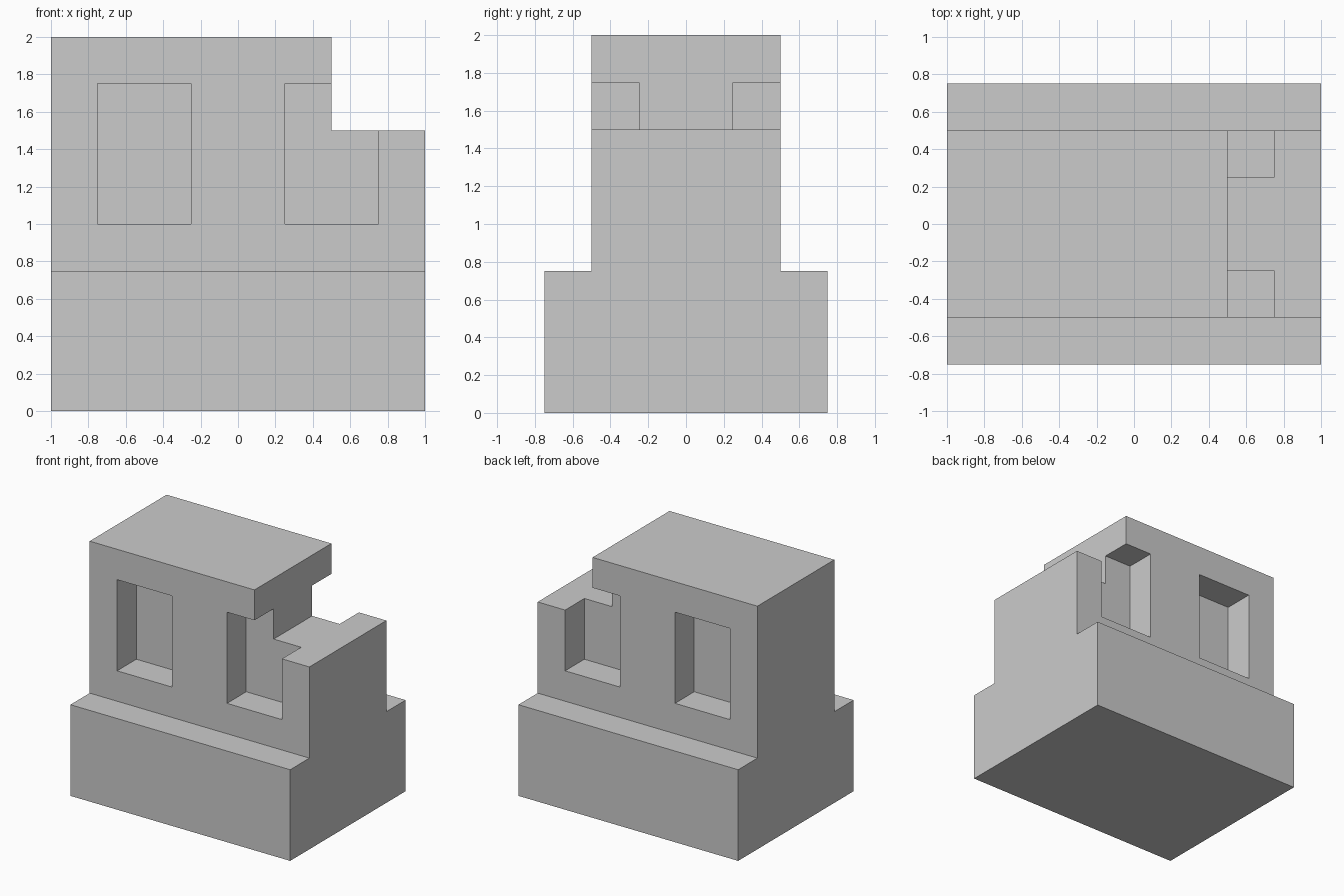
import bpy
import bmesh

if "Cube" in bpy.data.objects:
    bpy.data.objects.remove(bpy.data.objects["Cube"])


def mesh_object(name, bm):
    bmesh.ops.recalc_face_normals(bm, faces=bm.faces)
    mesh = bpy.data.meshes.new(name)
    bm.to_mesh(mesh)
    bm.free()
    obj = bpy.data.objects.new(name, mesh)
    bpy.context.collection.objects.link(obj)
    return obj


def box(name, lo, hi):
    bm = bmesh.new()
    bmesh.ops.create_cube(bm, size=1)
    for v in bm.verts:
        v.co = [hi[i] if v.co[i] > 0 else lo[i] for i in range(3)]
    return mesh_object(name, bm)


def cut(target, cutter):
    mod = target.modifiers.new(cutter.name, 'BOOLEAN')
    mod.operation = 'DIFFERENCE'
    mod.solver = 'EXACT'
    mod.object = cutter
    bpy.context.view_layer.objects.active = target
    bpy.ops.object.modifier_apply(modifier=mod.name)
    bpy.data.objects.remove(cutter)


# Stepped wall: wide plinth and narrower wall as one cross-section along x
half = [(0.75, 0), (0.75, 0.75), (0.5, 0.75), (0.5, 2)]
section = half + [(-y, z) for y, z in reversed(half)]
bm = bmesh.new()
face = bm.faces.new([bm.verts.new((-1, y, z)) for y, z in section])
ext = bmesh.ops.extrude_face_region(bm, geom=[face])
bmesh.ops.translate(bm, vec=(2, 0, 0),
                    verts=[g for g in ext["geom"] if isinstance(g, bmesh.types.BMVert)])
wall = mesh_object("stepped_wall", bm)

# Recessed windows on the front and back
for x in (-0.5, 0.5):
    for y0, y1 in ((-0.7, -0.25), (0.25, 0.7)):
        cut(wall, box("window_cutter", (x - 0.25, y0, 1), (x + 0.25, y1, 1.75)))

# Missing top corner
cut(wall, box("corner_cutter", (0.5, -0.8, 1.5), (1.2, 0.8, 2.2)))
